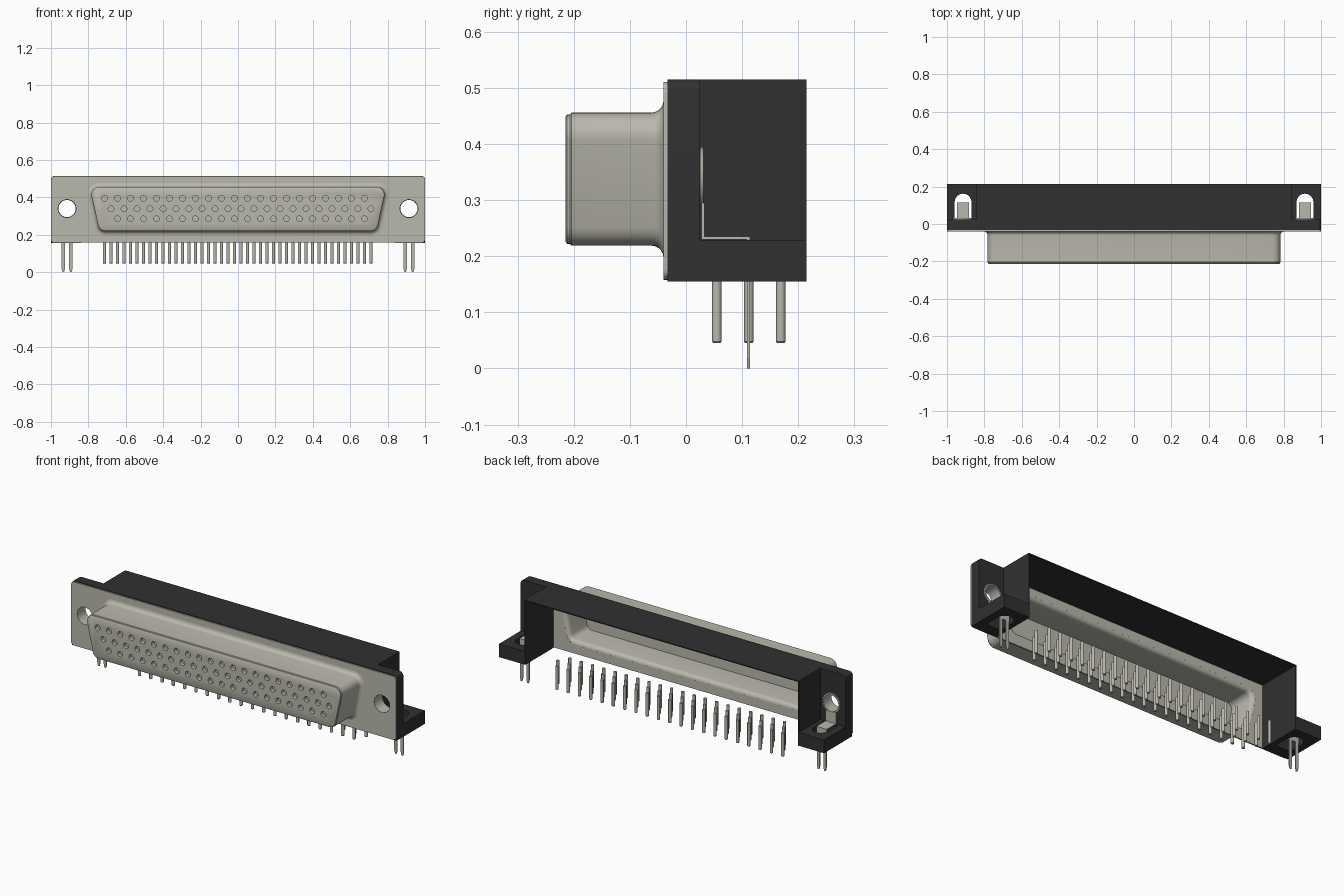
import bpy, bmesh, math
from mathutils import Vector

if "Cube" in bpy.data.objects:
    bpy.data.objects.remove(bpy.data.objects["Cube"])


def material(name, rgb):
    m = bpy.data.materials.new(name)
    m.use_nodes = True
    m.diffuse_color = (*rgb, 1)
    bsdf = next(n for n in m.node_tree.nodes if n.type == 'BSDF_PRINCIPLED')
    bsdf.inputs["Base Color"].default_value = (*rgb, 1)
    bsdf.inputs["Roughness"].default_value = 0.6
    return m


METAL = material("warm grey metal", (0.49, 0.48, 0.42))
BLACK = material("black plastic", (0.03, 0.03, 0.03))


def finish(name, bm, mat, smooth=False):
    bmesh.ops.recalc_face_normals(bm, faces=bm.faces[:])
    me = bpy.data.meshes.new(name)
    bm.to_mesh(me)
    bm.free()
    me.materials.append(mat)
    ob = bpy.data.objects.new(name, me)
    bpy.context.collection.objects.link(ob)
    if smooth:
        smooth_edges(ob)
    return ob


def activate(ob):
    bpy.ops.object.select_all(action='DESELECT')
    ob.select_set(True)
    bpy.context.view_layer.objects.active = ob


def smooth_edges(ob):
    activate(ob)
    bpy.ops.object.shade_smooth_by_angle(angle=math.radians(35))


def loft(bm, rings):
    """Skin a list of point rings and cap both ends."""
    vs = [[bm.verts.new(p) for p in ring] for ring in rings]
    n = len(vs[0])
    for a, b in zip(vs, vs[1:]):
        for i in range(n):
            bm.faces.new((a[i], a[(i + 1) % n], b[(i + 1) % n], b[i]))
    bm.faces.new(vs[0])
    bm.faces.new(vs[-1])


def box(bm, x0, x1, y0, y1, z0, z1):
    loft(bm, [[(x0, y0, z), (x1, y0, z), (x1, y1, z), (x0, y1, z)] for z in (z0, z1)])


def circle(cx, cz, r, y, n=24):
    return [(cx + r * math.cos(2 * math.pi * i / n), y, cz + r * math.sin(2 * math.pi * i / n))
            for i in range(n)]


def cut(ob, cutter_bm):
    """Subtract a temporary cutter mesh."""
    c = finish("cutter", cutter_bm, ob.data.materials[0])
    c.hide_render = True
    mod = ob.modifiers.new("cut", 'BOOLEAN')
    mod.operation, mod.solver, mod.object = 'DIFFERENCE', 'EXACT', c
    activate(ob)
    bpy.ops.object.modifier_apply(modifier=mod.name)
    bpy.data.objects.remove(c)


def d_ring(y, off):
    """Rounded D outline, grown or shrunk by off."""
    t = math.degrees(math.atan2(0.032, 0.155))
    corners = [(0.708, 0.26, -90, -t), (0.742, 0.415, -t, 90),
               (-0.742, 0.415, 90, 180 + t), (-0.708, 0.26, 180 + t, 270)]
    pts = []
    for cx, cz, a0, a1 in corners:
        for k in range(7):
            a = math.radians(a0 + (a1 - a0) * k / 6)
            r = 0.041 + off
            pts.append((cx + r * math.cos(a), y, cz + r * math.sin(a)))
    return pts


def arc_flare(y0, off0, r, reverse=False):
    """Quarter curve from the wall out to the flange."""
    pts = [(y0 - r * math.cos(a), off0 + r * (1 - math.sin(a)))
           for a in (math.pi / 2 * k / 5 for k in range(5, -1, -1))]
    pts = [(y0 - r + r * math.sin(math.pi / 2 * k / 5),
            off0 + r * (1 - math.cos(math.pi / 2 * k / 5))) for k in range(6)]
    return pts[::-1] if reverse else pts


EAR_X, EAR_Z = 0.914, 0.34
ROWS = [(0.395, -0.714, 21, 0.169), (0.34, -0.679, 21, 0.112), (0.285, -0.6445, 20, 0.055)]
PITCH = 0.0695

# Front D shell: inner wall, flared rim, outer wall, stepped front lip
profile = [(-0.185, -0.01), *arc_flare(-0.033, -0.01, 0.022),
           *arc_flare(-0.04, 0.0, 0.022, reverse=True),
           (-0.204, 0.0), (-0.207, -0.003), (-0.212, -0.003), (-0.2145, -0.007)]
bm = bmesh.new()
loft(bm, [d_ring(y, o) for y, o in profile])
shell = finish("front_shell", bm, METAL)

# Blind contact holes in the shell face
bm = bmesh.new()
for z, x0, count, _ in ROWS:
    for i in range(count):
        loft(bm, [circle(x0 + PITCH * i, z, 0.0155, y, 16) for y in (-0.23, -0.195)])
cut(shell, bm)
smooth_edges(shell)


# Metal flange with rounded corners, D opening and two screw holes
def plate_ring(y, x=1.0, z0=0.158, z1=0.511, r=0.02):
    pts = []
    for cx, cz, a0 in ((x - r, z0 + r, -90), (x - r, z1 - r, 0), (r - x, z1 - r, 90), (r - x, z0 + r, 180)):
        for k in range(6):
            a = math.radians(a0 + 18 * k)
            pts.append((cx + r * math.cos(a), y, cz + r * math.sin(a)))
    return pts


bm = bmesh.new()
loft(bm, [plate_ring(-0.04), plate_ring(-0.033)])
plate = finish("front_flange", bm, METAL)
bm = bmesh.new()
loft(bm, [d_ring(-0.06, 0.011), d_ring(0, 0.011)])
for s in (-1, 1):
    loft(bm, [circle(s * EAR_X, EAR_Z, 0.048, y) for y in (-0.06, 0)])
cut(plate, bm)
smooth_edges(plate)

# Thin housing hood, open at the back and bottom
bm = bmesh.new()
box(bm, -0.845, 0.845, -0.033, 0.215, 0.509, 0.515)
for s in (-1, 1):
    box(bm, *sorted((s * 0.839, s * 0.845)), -0.033, 0.215, 0.155, 0.512)
finish("housing_hood", bm, BLACK)

for s, side in ((1, "left"), (-1, "right")):
    x0, x1 = sorted((s * 0.845, s * 1.0))

    # Mounting ear with rounded outer top corner
    bm = bmesh.new()
    arc = [(s * (0.98 + 0.02 * math.cos(a)), 0.495 + 0.02 * math.sin(a))
           for a in (math.pi / 10 * k for k in range(6))]
    outline = [(s * 0.845, 0.155), (s * 1.0, 0.155), *arc, (s * 0.845, 0.515)]
    loft(bm, [[(x, y, z) for x, z in outline] for y in (-0.033, 0.025)])
    ear = finish(side + "_ear", bm, BLACK)
    bm = bmesh.new()
    loft(bm, [circle(s * EAR_X, EAR_Z, 0.052, y) for y in (-0.06, 0.05)])
    cut(ear, bm)
    smooth_edges(ear)

    # Foot with round-ended slot
    bm = bmesh.new()
    box(bm, x0, x1, 0.025, 0.215, 0.155, 0.229)
    foot = finish(side + "_foot", bm, BLACK)
    slot = [(s * EAR_X + 0.045 * math.cos(a), 0.117 + 0.045 * math.sin(a))
            for a in (math.pi * k / 12 for k in range(13))]
    slot += [(s * EAR_X - 0.045, 0.032), (s * EAR_X + 0.045, 0.032)]
    bm = bmesh.new()
    loft(bm, [[(x, y, z) for x, y in slot] for z in (0.1, 0.3)])
    cut(foot, bm)

    # Screw sleeve with back collar
    bm = bmesh.new()
    tube = [(-0.036, 0.048), (-0.036, 0.053), (0.026, 0.053), (0.026, 0.056),
            (0.031, 0.054), (0.031, 0.046)]
    rings = [[bm.verts.new(p) for p in circle(s * EAR_X, EAR_Z, r, y)] for y, r in tube]
    for a, b in zip(rings, rings[1:] + rings[:1]):
        for i in range(24):
            j = (i + 1) % 24
            bm.faces.new((a[i], a[j], b[j], b[i]))
    finish(side + "_screw_sleeve", bm, METAL, True)

    # Board lock: bent strap and two tapered prongs
    bm = bmesh.new()
    cx = s * EAR_X
    box(bm, cx - 0.032, cx + 0.032, 0.028, 0.033, 0.23, 0.295)
    box(bm, cx - 0.032, cx + 0.032, 0.028, 0.114, 0.23, 0.235)
    box(bm, cx - 0.032, cx + 0.032, 0.109, 0.114, 0.16, 0.235)
    for k in (-1, 1):
        px = cx + k * 0.02
        prong = [(px - 0.009, 0.165), (px - 0.009, 0.02), (px - 0.004, 0.0),
                 (px + 0.004, 0.0), (px + 0.009, 0.02), (px + 0.009, 0.165)]
        loft(bm, [[(x, y, z) for x, z in prong] for y in (0.109, 0.114)])
    finish(side + "_board_lock", bm, METAL)

# Solder pins in three staggered rows
bm = bmesh.new()
for _, x0, count, y in ROWS:
    for i in range(count):
        x = x0 + PITCH * i
        loft(bm, [[(x + r * math.cos(math.pi * k / 6), y + r * math.sin(math.pi * k / 6), z)
                   for k in range(12)]
                  for z, r in ((0.045, 0.006), (0.048, 0.0085), (0.175, 0.0085))])
finish("solder_pins", bm, METAL, True)
